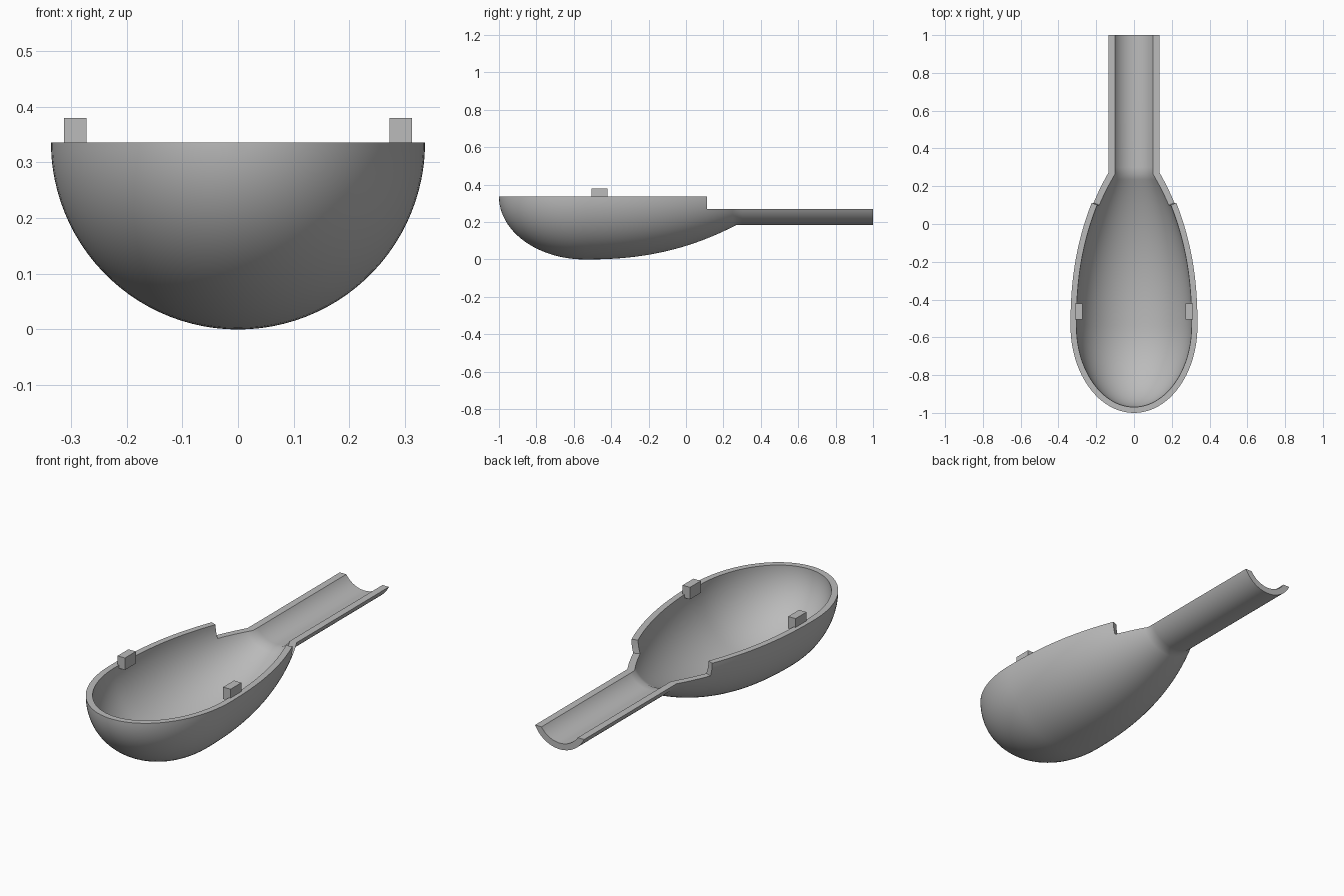
import bpy, bmesh, math
from mathutils import Vector

R = 0.336            # bowl radius, also height of the axis
BELLY = -0.54        # y of the widest point
STEP = 0.112         # y where the rim drops
NECK = 0.27          # y where the bowl meets the handle
WALL = 0.031
DROP = 0.066         # rim drop along the handle
BAND, LOW = 5, 44    # columns in each upper band and in the lower arc

old = bpy.data.objects.get("Cube")
if old:
    bpy.data.objects.remove(old, do_unlink=True)

grey = bpy.data.materials.new("plain_grey")
grey.use_nodes = True
colour = (0.5, 0.5, 0.5, 1)
grey.diffuse_color = colour
grey.node_tree.nodes["Principled BSDF"].inputs["Base Color"].default_value = colour


def finish(bm, name):
    bmesh.ops.recalc_face_normals(bm, faces=bm.faces)
    mesh = bpy.data.meshes.new(name)
    bm.to_mesh(mesh)
    bm.free()
    mesh.materials.append(grey)
    obj = bpy.data.objects.new(name, mesh)
    bpy.context.collection.objects.link(obj)
    return obj


def radius(y):
    return R * (1 - 0.55 * ((y - BELLY) / (NECK - BELLY)) ** 2.3)


# Outer profile: blunt elliptical nose, tapering back, straight handle
profile = []
for i in range(25):
    a = math.pi / 2 * i / 24
    profile.append(Vector((BELLY - (1 + BELLY) * math.cos(a), R * math.sin(a))))
for i in range(1, 21):
    y = BELLY + (STEP - BELLY) * i / 20
    profile.append(Vector((y, radius(y))))
step_row = len(profile) - 1
for i in range(1, 9):
    y = STEP + (NECK - STEP) * i / 8
    profile.append(Vector((y, radius(y))))
profile += [Vector((y, radius(NECK))) for y in (0.3, 0.65, 1.0)]

# Inner profile: offset by the wall thickness
inner = []
last = len(profile) - 1
for i, p in enumerate(profile):
    t = profile[min(i + 1, last)] - profile[max(i - 1, 0)]
    n = Vector((t.y, -t.x)).normalized()
    if i == 0:
        n = Vector((1, 0))
    elif i == last:
        n = Vector((0, -1))
    inner.append(p + n * WALL)
inner[0].y = 0


def arc_angles(r, r_step):
    drop = math.asin(DROP / max(r, r_step))
    low = [drop + (math.pi - 2 * drop) * j / LOW for j in range(LOW + 1)]
    top = [drop * j / BAND for j in range(BAND)]
    return top + low + [math.pi - a for a in reversed(top)]


bm = bmesh.new()


def rings(prof):
    grid = []
    for i, p in enumerate(prof):
        r_step = prof[step_row].y if i <= step_row else 0
        grid.append([bm.verts.new((p.y * math.cos(a), p.x, R - p.y * math.sin(a)))
                     for a in arc_angles(p.y, r_step)])
    return grid


# Half shell: outer and inner skins, rims, step faces and open handle end
skins = [rings(profile), rings(inner)]
cols = LOW + 2 * BAND
for i in range(last):
    first = 0 if i < step_row else BAND
    for g in skins:
        for j in range(first, cols - first):
            bm.faces.new((g[i][j], g[i + 1][j], g[i + 1][j + 1], g[i][j + 1]))
    for j in (first, cols - first):
        bm.faces.new((skins[0][i][j], skins[0][i + 1][j], skins[1][i + 1][j], skins[1][i][j]))


def close_row(i, columns):
    for j in columns:
        bm.faces.new((skins[0][i][j], skins[0][i][j + 1], skins[1][i][j + 1], skins[1][i][j]))


close_row(step_row, list(range(BAND)) + list(range(cols - BAND, cols)))
close_row(last, range(BAND, cols - BAND))
bmesh.ops.remove_doubles(bm, verts=bm.verts, dist=1e-5)
bmesh.ops.delete(bm, geom=[v for v in bm.verts if not v.link_faces], context='VERTS')
shell = finish(bm, "half_shell")
bpy.ops.object.select_all(action='DESELECT')
shell.select_set(True)
bpy.context.view_layer.objects.active = shell
bpy.ops.object.shade_smooth_by_angle(angle=math.radians(35))

# Locating lugs on both rims
for side, label in ((1, "left"), (-1, "right")):
    bm = bmesh.new()
    bmesh.ops.create_cube(bm, size=1)
    bmesh.ops.scale(bm, vec=(0.041, 0.086, 0.06), verts=bm.verts)
    bmesh.ops.translate(bm, vec=(side * 0.2925, -0.463, 0.35), verts=bm.verts)
    finish(bm, label + "_rim_lug")
